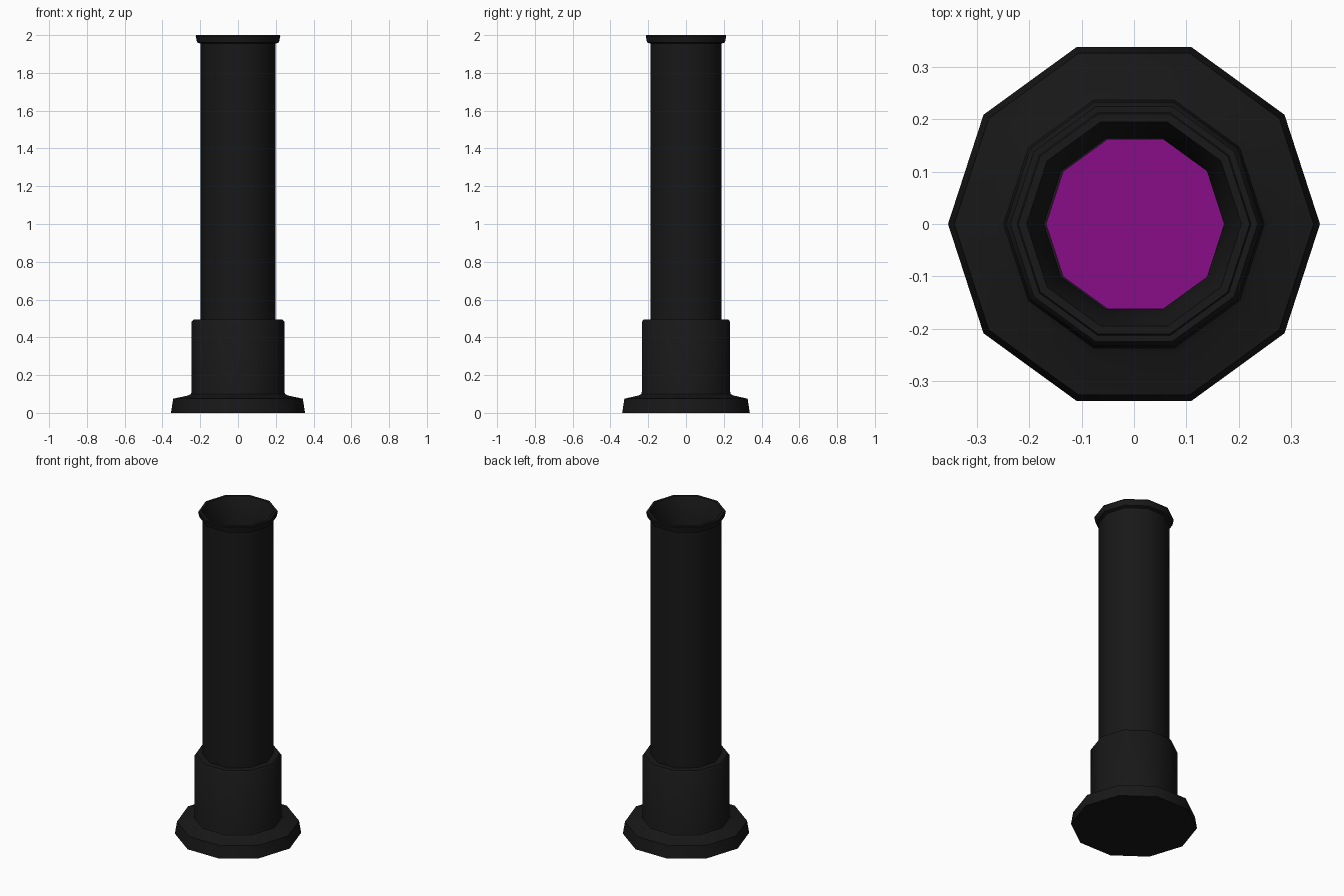
import bpy, bmesh, math

if "Cube" in bpy.data.objects:
    bpy.data.objects.remove(bpy.data.objects["Cube"])

SIDES = 10


def material(name, rgb):
    m = bpy.data.materials.new(name)
    m.diffuse_color = (*rgb, 1)
    m.use_nodes = True
    m.node_tree.nodes["Principled BSDF"].inputs["Base Color"].default_value = m.diffuse_color
    return m


def lathe(name, profile, mat, cap_start=False, cap_end=False, x=0.0):
    """Revolve (radius, z) points into a ten-sided surface."""
    bm = bmesh.new()
    rings = []
    for r, z in profile:
        angles = [2 * math.pi * i / SIDES for i in range(SIDES)]
        rings.append([bm.verts.new((r * math.cos(a), r * math.sin(a), z)) for a in angles])
    for low, high in zip(rings, rings[1:]):
        for i in range(SIDES):
            j = (i + 1) % SIDES
            bm.faces.new((low[i], low[j], high[j], high[i]))
    if cap_start:
        bm.faces.new(rings[0][::-1])
    if cap_end:
        bm.faces.new(rings[-1])
    mesh = bpy.data.meshes.new(name)
    bm.to_mesh(mesh)
    bm.free()
    obj = bpy.data.objects.new(name, mesh)
    obj.location.x = x
    bpy.context.collection.objects.link(obj)
    mesh.materials.append(mat)
    bpy.ops.object.select_all(action='DESELECT')
    obj.select_set(True)
    bpy.context.view_layer.objects.active = obj
    bpy.ops.object.shade_smooth_by_angle(angle=math.radians(40))
    return obj


black = material("black", (0.009, 0.009, 0.009))
purple = material("purple", (0.25, 0.004, 0.25))

# Flared foot and the collar that holds the tube
lathe("foot_and_collar", [
    (0.355, 0), (0.343, 0.075), (0.265, 0.092), (0.249, 0.10), (0.245, 0.115),
    (0.245, 0.483), (0.236, 0.494), (0.195, 0.494)], black, cap_start=True)

# Hollow tube with a flared lip and tapering bore
FLOOR = 1.6
lathe("tube", [
    (0.199, 0.48), (0.199, 1.955), (0.217, 1.962), (0.224, 1.995), (0.221, 2.0),
    (0.205, 2.0), (0.192, 1.965), (0.172, 1.88), (0.172, FLOOR - 0.02)], black, cap_end=True)

# Coloured disc deep inside the bore
lathe("inner_disc", [(0.171, FLOOR)], purple, cap_end=True, x=0.003)
